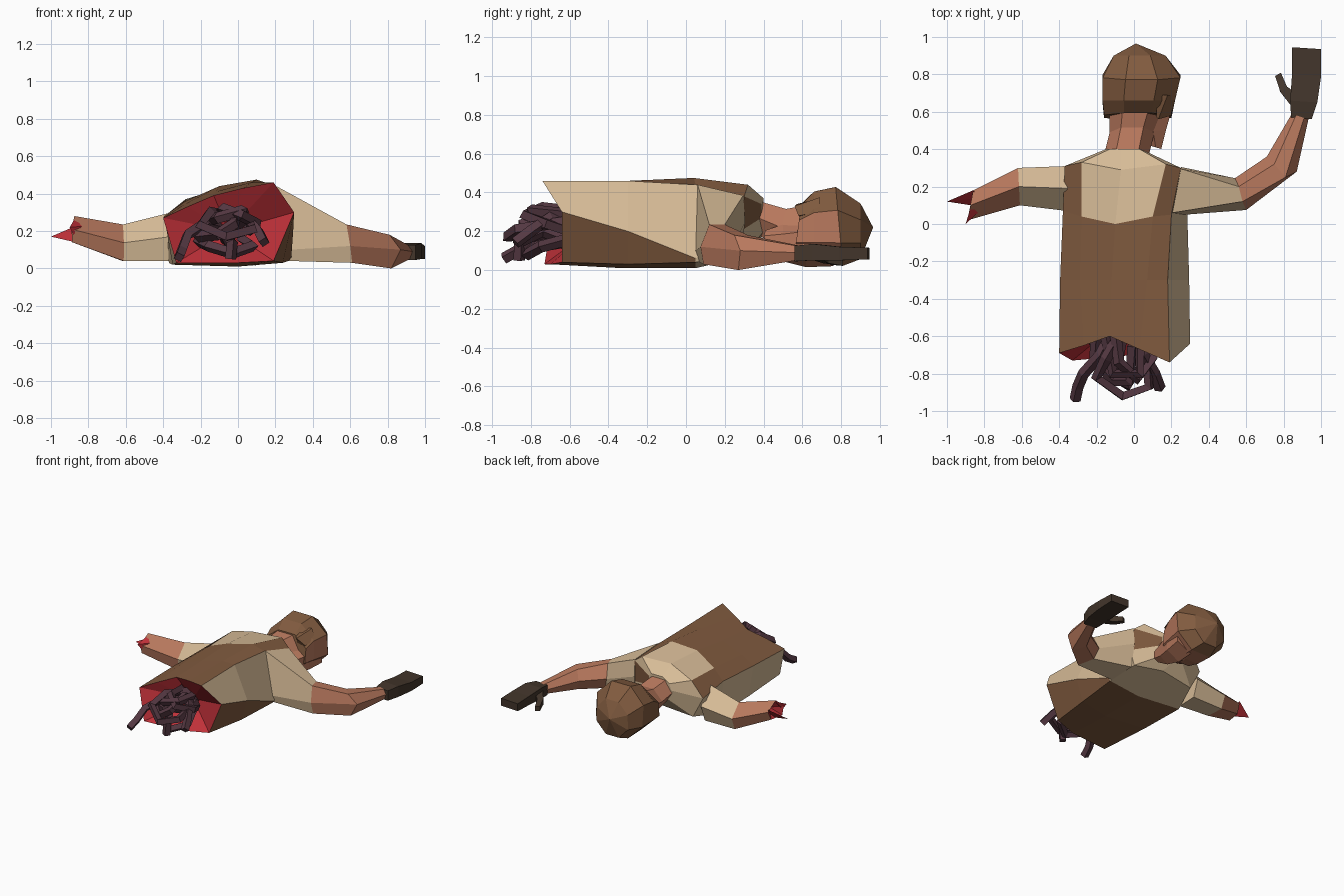
import bpy, bmesh, math
from mathutils import Vector


def mat(name, rgb):
    m = bpy.data.materials.new(name)
    m.diffuse_color = (*rgb, 1)
    return m


BROWN = mat("brown_cloth", (.22, .105, .05))
TAN = mat("tan_shirt", (.68, .50, .31))
SKIN = mat("skin", (.48, .19, .11))
RED = mat("red", (.52, .03, .04))
PLUM = mat("plum", (.09, .04, .055))
GLOVE = mat("glove", (.055, .036, .024))
HAIR = mat("hair", (.22, .105, .05))


def loft(name, rings, mats, pick=None, tips=(None, None), tip_mats=(0, 0)):
    """Skin equal-length rings; each end closes flat or to a tip point."""
    bm = bmesh.new()
    vs = [[bm.verts.new(p) for p in r] for r in rings]
    n = len(rings[0])
    for r in range(len(rings) - 1):
        for k in range(n):
            j = (k + 1) % n
            f = bm.faces.new((vs[r][k], vs[r][j], vs[r + 1][j], vs[r + 1][k]))
            f.material_index = pick(r, k, f.calc_center_median()) if pick else 0
    for ring, tip, mi in zip((vs[0], vs[-1]), tips, tip_mats):
        if tip:
            t = bm.verts.new(tip)
            for k in range(n):
                bm.faces.new((ring[k], ring[(k + 1) % n], t)).material_index = mi
        else:
            bm.faces.new(ring).material_index = mi
    bmesh.ops.recalc_face_normals(bm, faces=bm.faces)
    me = bpy.data.meshes.new(name)
    bm.to_mesh(me)
    bm.free()
    for m in mats:
        me.materials.append(m)
    ob = bpy.data.objects.new(name, me)
    bpy.context.collection.objects.link(ob)
    return ob


def ring(c, u, v, n=6, turn=0.0):
    """Ellipse-like polygon about c with half axes u and v."""
    c, u, v = Vector(c), Vector(u), Vector(v)
    return [c + u * math.cos(turn + i * math.tau / n) + v * math.sin(turn + i * math.tau / n)
            for i in range(n)]


def limb(a, b, z0, z1):
    """Five-sided limb section between plan points a and b: ridge top, narrow base."""
    a, b = Vector(a), Vector(b)
    pts = [(0, .5), (.2, 0), (.9, 0), (1, .5), (.5, 1)]
    return [(*a.lerp(b, t), z0 + (z1 - z0) * h) for t, h in pts]


# Torso: sections run right-top, right side, underside, left side, back
waist = [(.19, -.74, .46), (.30, -.64, .30), (.19, -.64, .04), (0, -.70, .03), (-.33, -.73, .03),
         (-.40, -.69, .27), (-.27, -.65, .33), (-.13, -.60, .39), (.03, -.67, .43)]
belly = [(.18, -.30, .46), (.295, -.30, .20), (.24, -.30, .03), (0, -.33, .01), (-.35, -.30, .02),
         (-.395, -.30, .28), (-.29, -.30, .34), (-.12, -.30, .41), (.07, -.30, .46)]
chest = [(.20, .05, .44), (.285, .05, .06), (.27, .05, .04), (0, .05, .01), (-.37, .07, .03),
         (-.38, .07, .29), (-.28, .04, .36), (-.10, .0, .44), (.10, .04, .475)]
shoulder = [(.25, .30, .38), (.27, .28, .20), (.25, .30, .07), (0, .33, .10), (-.28, .31, .07),
            (-.37, .31, .24), (-.28, .33, .37), (-.07, .29, .435), (.17, .32, .44)]
collar = [(.06, .39, .34), (.06, .39, .27), (.03, .40, .20), (-.05, .40, .18), (-.12, .40, .20),
          (-.15, .40, .28), (-.13, .40, .33), (-.07, .40, .37), (.03, .40, .37)]


def torso_colour(r, k, c):
    if r < 2:
        return 1 if k in (0, 4) else 0
    if r == 2:
        return 0 if k in (5, 8) else 1
    return 0 if k in (8, 0) and c.x > .15 else 1


loft("torso", [waist, belly, chest, shoulder, collar], [BROWN, TAN, RED], torso_colour,
     tips=((-.05, -.50, .20), None), tip_mats=(2, 1))

# Left arm: sleeve, bare forearm, torn end
la = [limb((-.35, .31), (-.36, .07), .04, .30), limb((-.62, .30), (-.61, .10), .04, .235),
      limb((-.86, .18), (-.89, .02), .14, .28)]
loft("left_sleeve", la[:2], [TAN])
loft("left_forearm", la[1:], [SKIN, RED], tips=(None, (-.82, .10, .21)), tip_mats=(0, 1))
for i, (a, b, t) in enumerate([((-.86, .18, .23), (-.87, .10, .14), (-1, .12, .17)),
                               ((-.87, .10, .27), (-.88, .02, .18), (-.90, 0, .22))]):
    mid = (Vector(a) + Vector(b)) / 2 + Vector((.04, 0, 0))
    loft(f"left_torn_flesh_{i}", [[a, b, mid]], [RED], tips=(t, None))

# Right arm: sleeve and bent forearm
ra = [[(.25, .305, .25), (.26, .28, .06), (.27, .07, .04), (.275, .05, .10), (.205, .06, .44),
       (.25, .295, .385)]]
ra += [[(.54, .245, .13), (.57, .22, .04), (.61, .09, .03), (.60, .075, .12), (.58, .12, .235),
        (.56, .20, .235)],
       [(.71, .36, .11), (.74, .34, .03), (.82, .27, 0), (.87, .28, .10), (.81, .25, .18), (.75, .32, .18)],
       [(.85, .60, .09), (.87, .59, .05), (.92, .57, .05), (.935, .57, .09), (.91, .57, .125),
        (.87, .59, .125)]]
loft("right_sleeve", ra[:2], [TAN])
loft("right_forearm", ra[1:], [SKIN])


# Right hand: glove palm with thumb
def slab(x0, x1, y, z0, z1):
    return [(x0, y, z0), (x1, y - .01, z0), (x1, y - .01, z1), (x0, y, z1)]


loft("right_glove", [slab(.84, .95, .57, .045, .125), slab(.835, .98, .66, .05, .135),
                     slab(.845, 1.0, .80, .05, .12), slab(.845, 1.0, .945, .055, .115)], [GLOVE])
loft("right_thumb", [ring((.86, .66, .085), (.02, .05, 0), (0, 0, .035), 4, .78),
                     ring((.80, .72, .06), (.025, .02, 0), (0, 0, .035), 4, .78),
                     ring((.77, .80, .04), (.022, .012, 0), (0, 0, .025), 4, .78)], [GLOVE])

# Neck
loft("neck", [ring((-.04, .37, .27), (.12, 0, 0), (0, 0, .10), 6),
              ring((-.01, .49, .22), (.12, 0, 0), (0, .03, .11), 6),
              ring((.01, .62, .23), (.14, 0, 0), (0, 0, .12), 6)], [SKIN])

# Head: hair over the back, face turned down and to the right
hd = [ring((.02, .575, .20), (.195, 0, 0), (0, .02, .15), 8, .39),
      ring((.025, .66, .22), (.21, 0, 0), (0, 0, .20), 8, .39),
      ring((.04, .79, .225), (.225, 0, 0), (0, -.02, .22), 8, .39),
      ring((.03, .90, .20), (.15, 0, 0), (0, .0, .155), 8, .39)]
loft("head", hd, [HAIR, SKIN],
     lambda r, k, c: 1 if c.z < .24 and c.x > -.02 and r < 2 else 0,
     tips=(None, (.01, .965, .22)))

# Face and jaw: one tapered block from chin to brow
loft("face", [ring((.115, .41, .15), (.035, -.01, 0), (0, 0, .055), 6, .5),
              ring((.10, .50, .14), (.08, .0, 0), (0, 0, .095), 6, .5),
              ring((.095, .62, .14), (.125, 0, 0), (0, 0, .125), 6, .5),
              ring((.10, .76, .15), (.14, 0, 0), (0, 0, .13), 6, .5)], [SKIN])

# Ear
loft("ear", [[(.12, .59, .27), (.12, .69, .29), (.12, .69, .37), (.12, .57, .34)],
             [(.20, .58, .28), (.21, .69, .30), (.18, .69, .375), (.13, .56, .33)]], [HAIR])

# Entrails: square-section tubes spilling from the waist
paths = [
    [(-.10, -.55, .22), (-.18, -.70, .24), (-.27, -.80, .18), (-.30, -.87, .10), (-.315, -.94, .06)],
    [(-.05, -.55, .28), (-.15, -.72, .30), (-.20, -.82, .23), (-.06, -.92, .17), (.08, -.87, .21), (.06, -.62, .25)],
    [(.00, -.55, .22), (.05, -.70, .27), (.11, -.80, .20), (.14, -.88, .14)],
    [(-.22, -.60, .15), (-.16, -.78, .12), (-.03, -.82, .08), (.08, -.75, .12), (.02, -.6, .16)],
    [(-.10, -.58, .30), (-.08, -.74, .32), (.02, -.83, .28), (.10, -.72, .24), (.05, -.6, .2)],
    [(-.20, -.58, .20), (-.21, -.72, .17), (-.11, -.84, .18), (-.02, -.84, .24), (-.01, -.65, .30)],
    [(-.06, -.58, .14), (-.09, -.74, .20), (-.03, -.86, .14), (-.04, -.86, .05)],
    [(-.15, -.60, .26), (-.11, -.80, .27), (.03, -.80, .31), (.03, -.62, .29)],
]
cu = bpy.data.curves.new("entrails", "CURVE")
cu.dimensions = "3D"
cu.bevel_depth = .031
cu.bevel_resolution = 0
cu.use_fill_caps = True
cu.materials.append(PLUM)
for p in paths:
    s = cu.splines.new("POLY")
    s.points.add(len(p) - 1)
    for q, co in zip(s.points, p):
        q.co = (*co, 1)
    s.use_smooth = False
bpy.context.collection.objects.link(bpy.data.objects.new("entrails", cu))
